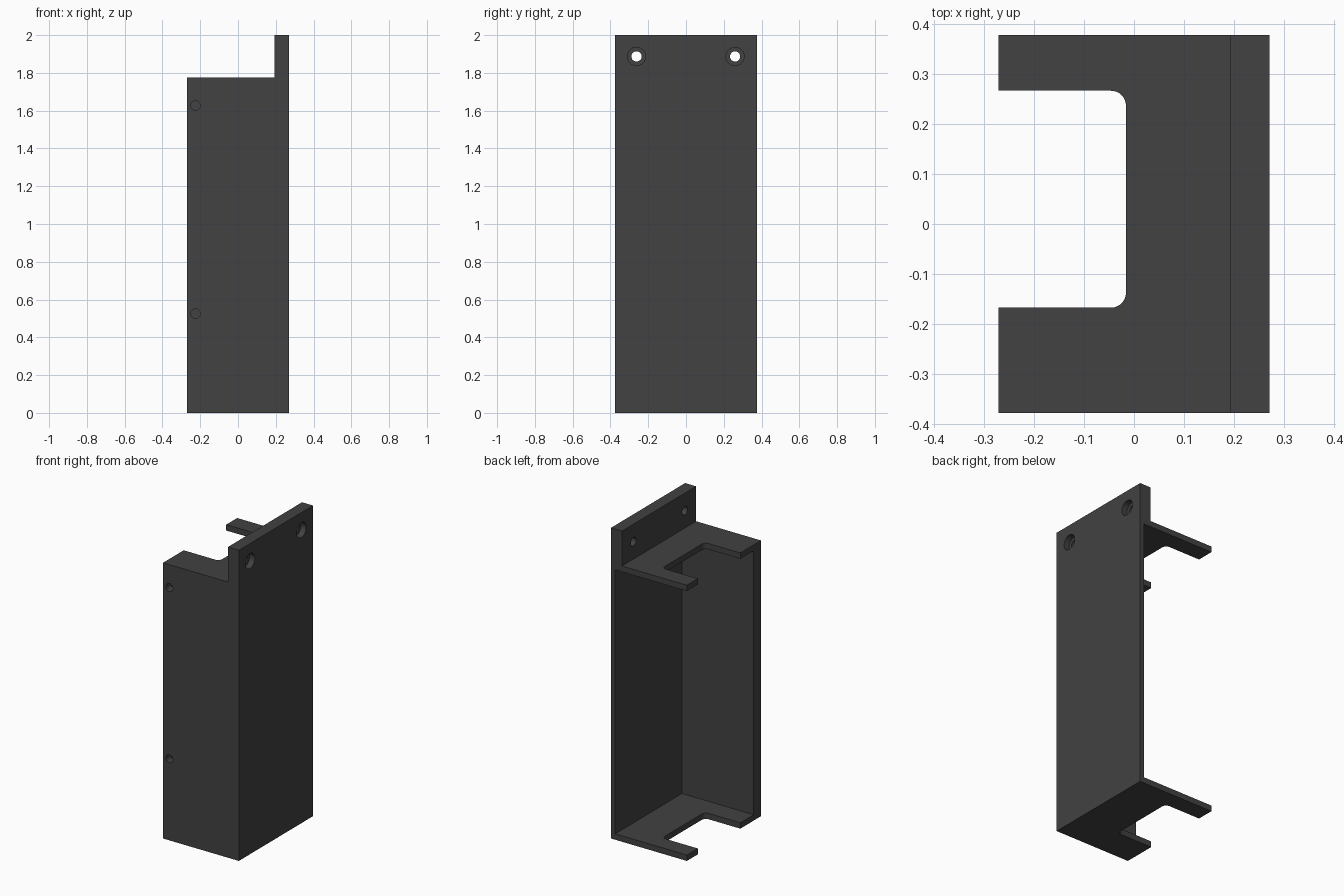
import bpy, bmesh, math
from mathutils import Matrix, Vector

if "Cube" in bpy.data.objects:
    bpy.data.objects.remove(bpy.data.objects["Cube"])

W, D = 0.27, 0.377           # half width (x) and half depth (y)
TOP = 1.775                  # height of the box below the flange
FLANGE = 0.192               # inner face of the mounting flange
PLATE, BACK, SIDE = 0.038, 0.03, 0.075   # wall thicknesses


def prism(name, outline, vec):
    """Extrude a planar outline along vec."""
    bm = bmesh.new()
    face = bm.faces.new([bm.verts.new(p) for p in outline])
    ext = bmesh.ops.extrude_face_region(bm, geom=[face])
    verts = [g for g in ext["geom"] if isinstance(g, bmesh.types.BMVert)]
    bmesh.ops.translate(bm, verts=verts, vec=Vector(vec))
    bmesh.ops.recalc_face_normals(bm, faces=bm.faces)
    mesh = bpy.data.meshes.new(name)
    bm.to_mesh(mesh)
    bm.free()
    obj = bpy.data.objects.new(name, mesh)
    bpy.context.collection.objects.link(obj)
    return obj


def circle(center, axis, r, n=32):
    """Points of a circle in the plane across the x or y axis."""
    c = Vector(center)
    pts = []
    for i in range(n):
        a = 2 * math.pi * i / n
        u, v = r * math.cos(a), r * math.sin(a)
        pts.append(c + (Vector((0, u, v)) if axis == "x" else Vector((u, 0, v))))
    return pts


def cut(target, cutter):
    cutter.hide_render = True
    mod = target.modifiers.new("cut", "BOOLEAN")
    mod.operation = "DIFFERENCE"
    mod.solver = "EXACT"
    mod.object = cutter
    bpy.context.view_layer.objects.active = target
    bpy.ops.object.modifier_apply(modifier=mod.name)
    bpy.data.objects.remove(cutter)


# Body: stepped side profile with the flange standing above the box
profile = [(-W, 0), (W, 0), (W, 2), (FLANGE, 2), (FLANGE, TOP), (-W, TOP)]
body = prism("wall_bracket", [(x, -D, z) for x, z in profile], (0, 2 * D, 0))

# Cavity, open to the left and to the rear
inside = [(-1, -D + SIDE), (W - BACK, -D + SIDE), (W - BACK, 1), (-1, 1)]
cut(body, prism("cavity_cutter", [(x, y, PLATE) for x, y in inside],
                (0, 0, TOP - 2 * PLATE)))

# Round-cornered notch through the top and bottom plates
NX, Y0, Y1, R = -0.016, -0.167, 0.266, 0.03
notch = [(-1, Y0)]
for cy, start in ((Y0 + R, -90), (Y1 - R, 0)):
    for i in range(9):
        a = math.radians(start + 90 * i / 8)
        notch.append((NX - R + R * math.cos(a), cy + R * math.sin(a)))
notch.append((-1, Y1))
for z in (-0.1, TOP - PLATE - 0.1):
    cut(body, prism("notch_cutter", [(x, y, z) for x, y in notch],
                    (0, 0, PLATE + 0.2)))

# Counterbored screw holes in the flange
for y in (-0.262, 0.26):
    cut(body, prism("screw_cutter", circle((0.1, y, 1.887), "x", 0.027), (0.3, 0, 0)))
    cut(body, prism("head_cutter", circle((W - 0.038, y, 1.887), "x", 0.048), (0.2, 0, 0)))

# Blind pin holes in the front wall
for z in (0.525, 1.627):
    cut(body, prism("pin_cutter", circle((-0.225, -D - 0.1, z), "y", 0.025), (0, 0.15, 0)))

# Dark grey finish
mat = bpy.data.materials.new("dark grey")
mat.diffuse_color = (0.054, 0.054, 0.054, 1)
mat.use_nodes = True
mat.node_tree.nodes["Principled BSDF"].inputs["Base Color"].default_value = mat.diffuse_color
body.data.materials.clear()
body.data.materials.append(mat)
for p in body.data.polygons:
    p.material_index = 0

bpy.ops.object.select_all(action="DESELECT")
body.select_set(True)
bpy.context.view_layer.objects.active = body
bpy.ops.object.shade_smooth_by_angle(angle=math.radians(30))
